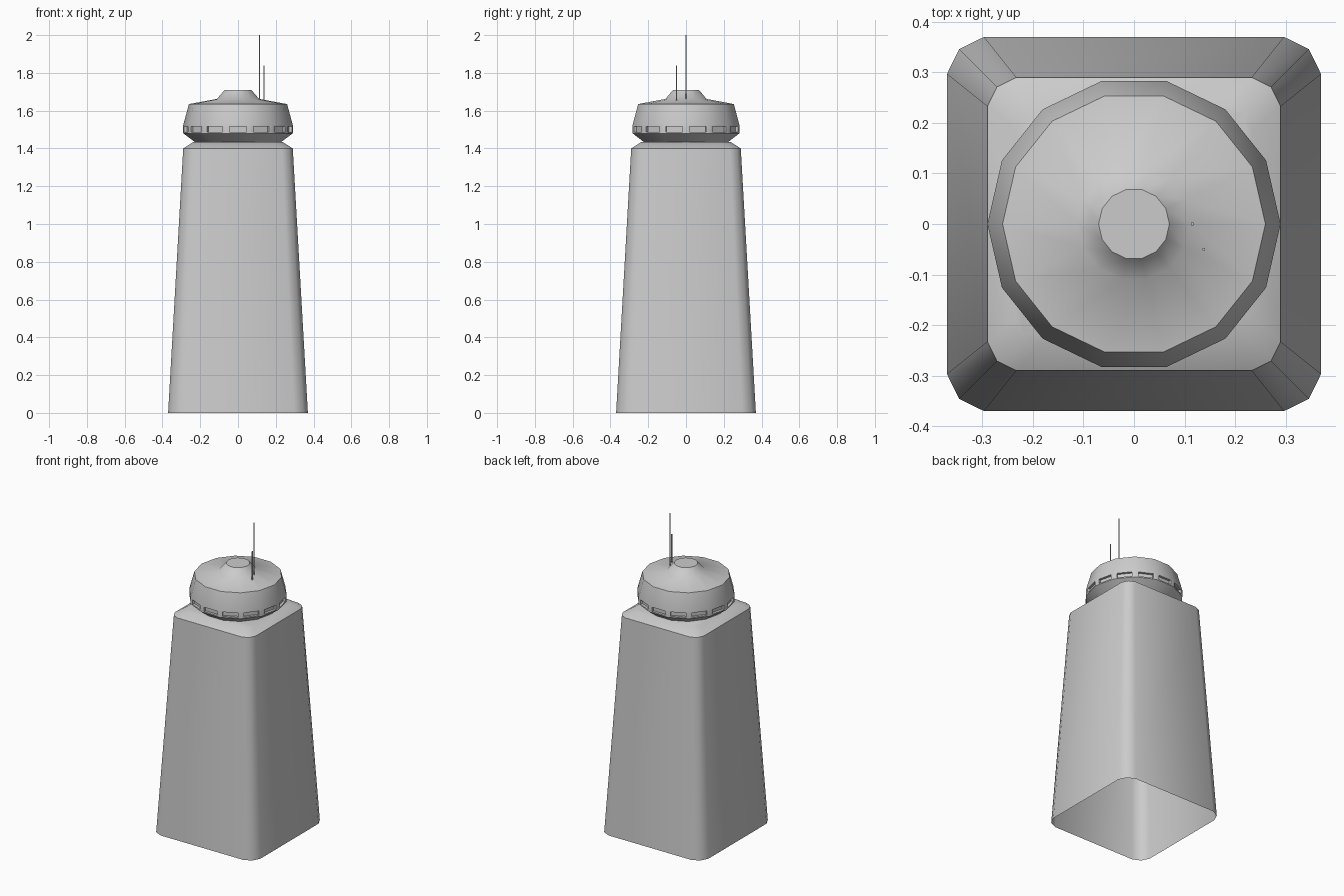
import bpy, bmesh, math
from mathutils import Vector

cube = bpy.data.objects.get("Cube")
if cube:
    bpy.data.objects.remove(cube, do_unlink=True)

grey = bpy.data.materials.new("light_grey")
grey.use_nodes = True
grey.diffuse_color = (0.6, 0.6, 0.6, 1)
grey.node_tree.nodes["Principled BSDF"].inputs["Base Color"].default_value = (0.6, 0.6, 0.6, 1)


def finish(bm, name, smooth_angle=40):
    mesh = bpy.data.meshes.new(name)
    bm.to_mesh(mesh)
    bm.free()
    obj = bpy.data.objects.new(name, mesh)
    bpy.context.collection.objects.link(obj)
    mesh.materials.append(grey)
    bpy.ops.object.select_all(action='DESELECT')
    obj.select_set(True)
    bpy.context.view_layer.objects.active = obj
    bpy.ops.object.shade_smooth_by_angle(angle=math.radians(smooth_angle))
    return obj


def loft(bm, loops, cap_top=True):
    """Skin counter-clockwise loops from bottom to top; returns the bands of faces."""
    rings = [[bm.verts.new(p) for p in loop] for loop in loops]
    bands = []
    for low, high in zip(rings, rings[1:]):
        n = len(low)
        bands.append([bm.faces.new((low[i], low[(i + 1) % n], high[(i + 1) % n], high[i]))
                      for i in range(n)])
    if cap_top:
        bm.faces.new(rings[-1])
    bm.normal_update()
    return bands


def rounded_square(half, corner, z):
    a, m = half - corner, half - 0.33 * corner
    quarter = [(half, a), (m, m), (a, half)]
    points = []
    for turn in range(4):
        for x, y in quarter:
            points.append((x, y, z))
        quarter = [(-y, x) for x, y in quarter]
    return points


def circle(radius, z, sides=14):
    return [(radius * math.cos(math.tau * i / sides),
             radius * math.sin(math.tau * i / sides), z) for i in range(sides)]


# Tapered hollow shaft, open underneath, with a sloped roof
bm = bmesh.new()
loft(bm, [rounded_square(0.37, 0.073, 0),
          rounded_square(0.29, 0.057, 1.40),
          rounded_square(0.235, 0.05, 1.435)])
finish(bm, "tower_shaft")

# Faceted cabin with a flared underside and a stepped cap
bm = bmesh.new()
profile = [(0.23, 1.435), (0.29, 1.48), (0.29, 1.524), (0.26, 1.635),
           (0.112, 1.662), (0.07, 1.71)]
window_band = loft(bm, [circle(r, z) for r, z in profile])[1]

# Recessed windows, one on every side of the cabin
bmesh.ops.inset_individual(bm, faces=window_band, thickness=0.011)
for face in window_band:
    centre = face.calc_center_median()
    for v in face.verts:
        offset = v.co - centre
        v.co = centre + Vector((offset.x * 0.8, offset.y * 0.8, offset.z))
bm.normal_update()
bmesh.ops.inset_individual(bm, faces=window_band, thickness=0.0005, depth=-0.015)
finish(bm, "cabin")

# Thin square antennas
for name, x, y, top in (("tall_antenna", 0.115, 0, 2.0), ("short_antenna", 0.138, -0.05, 1.84)):
    bm = bmesh.new()
    bmesh.ops.create_cube(bm, size=1)
    base = 1.65
    for v in bm.verts:
        v.co = (x + v.co.x * 0.005, y + v.co.y * 0.005, base + (v.co.z + 0.5) * (top - base))
    finish(bm, name)
